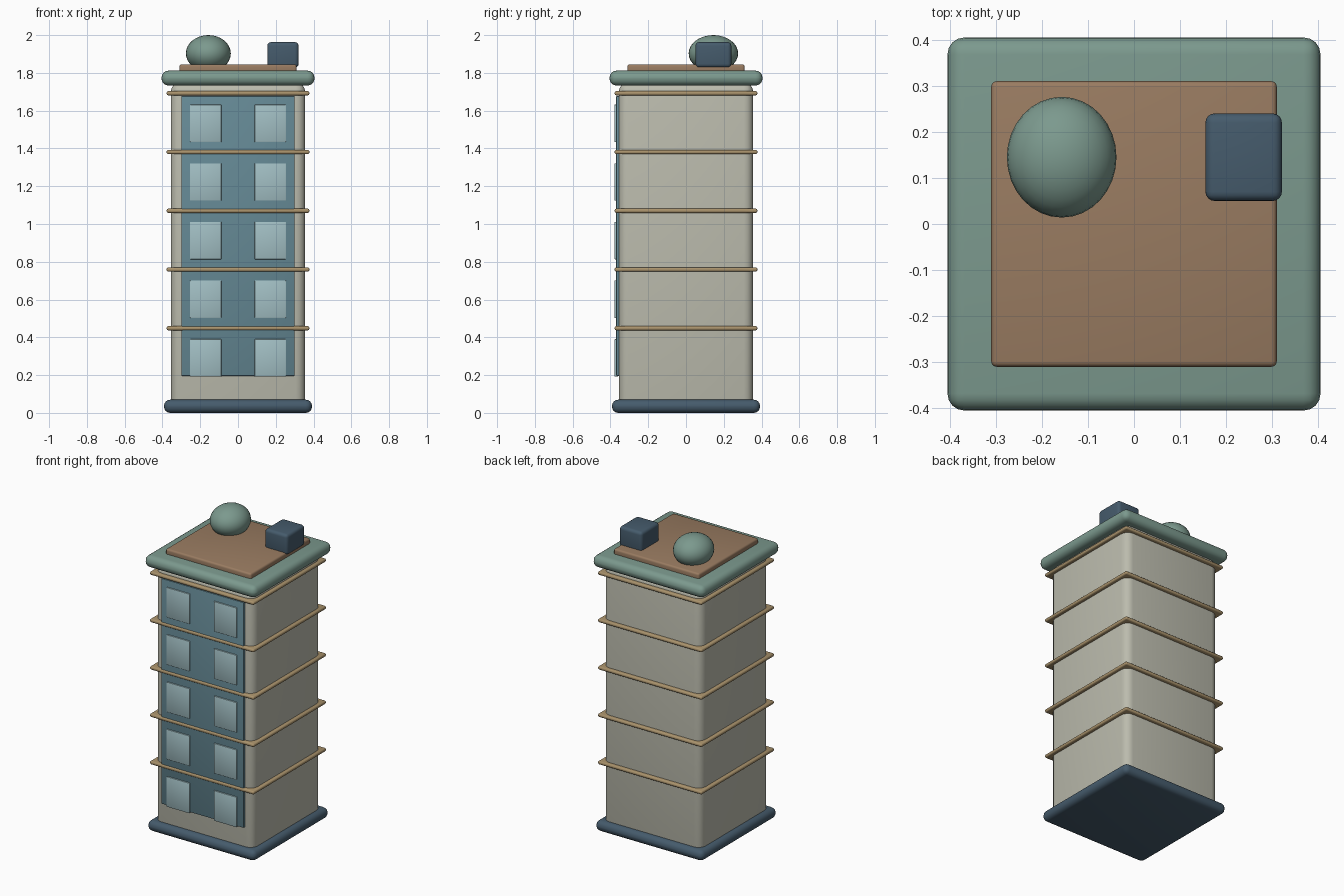
import bpy
import math

if "Cube" in bpy.data.objects:
    bpy.data.objects.remove(bpy.data.objects["Cube"])


def material(name, rgb):
    m = bpy.data.materials.new(name)
    m.diffuse_color = (*rgb, 1)
    m.use_nodes = True
    m.node_tree.nodes["Principled BSDF"].inputs["Base Color"].default_value = m.diffuse_color
    return m


CREAM = material("cream", (0.50, 0.50, 0.42))
NAVY = material("navy", (0.06, 0.105, 0.15))
SAGE = material("sage", (0.20, 0.32, 0.27))
BROWN = material("brown", (0.32, 0.20, 0.12))
TAN = material("tan", (0.40, 0.29, 0.15))
BLUE = material("blue", (0.13, 0.25, 0.30))
GLASS = material("glass", (0.36, 0.52, 0.55))


def finish(obj, name, mat):
    obj.name = name
    obj.data.materials.append(mat)
    bpy.ops.object.shade_smooth_by_angle(angle=math.radians(35))
    return obj


def box(name, x, y, z, mat, bevel, segments=4):
    """Rounded box from (min, max) ranges on each axis."""
    ranges = (x, y, z)
    bpy.ops.mesh.primitive_cube_add(size=1, location=[(a + b) / 2 for a, b in ranges])
    obj = bpy.context.object
    obj.scale = [b - a for a, b in ranges]
    bpy.ops.object.transform_apply(location=False, rotation=False, scale=True)
    mod = obj.modifiers.new("Bevel", "BEVEL")
    mod.width = bevel
    mod.segments = segments
    bpy.ops.object.modifier_apply(modifier=mod.name)
    return finish(obj, name, mat)


def slab(name, half, z, mat, bevel, segments=4):
    return box(name, (-half, half), (-half, half), z, mat, bevel, segments)


# Plinth, tower and roof
slab("plinth", 0.392, (0, 0.07), NAVY, 0.033)
slab("tower_body", 0.356, (0.02, 1.75), CREAM, 0.05)
slab("roof_slab", 0.405, (1.733, 1.812), SAGE, 0.037)
slab("roof_deck", 0.31, (1.79, 1.845), BROWN, 0.012, 3)

# Front facade panel
box("facade_panel", (-0.30, 0.30), (-0.371, -0.34), (0.196, 1.677), BLUE, 0.006, 2)

# Each storey: two windows and a ledge running round the tower
for i in range(5):
    zc = 0.291 + 0.3105 * i
    for side, xc in (("left", -0.171), ("right", 0.171)):
        box(f"window_{side}_{i + 1}", (xc - 0.083, xc + 0.083), (-0.379, -0.36),
            (zc - 0.099, zc + 0.099), GLASS, 0.003, 2)
    zl = 0.448 + 0.311 * i
    slab(f"storey_ledge_{i + 1}", 0.378, (zl - 0.011, zl + 0.011), TAN, 0.009, 3)

# Rooftop tank and service box
bpy.ops.mesh.primitive_uv_sphere_add(segments=32, ring_count=16, radius=1,
                                     location=(-0.157, 0.145, 1.903))
tank = bpy.context.object
tank.scale = (0.119, 0.131, 0.097)
bpy.ops.object.transform_apply(location=False, rotation=False, scale=True)
finish(tank, "roof_tank", SAGE)
box("service_box", (0.155, 0.321), (0.05, 0.24), (1.828, 1.963), NAVY, 0.02)
